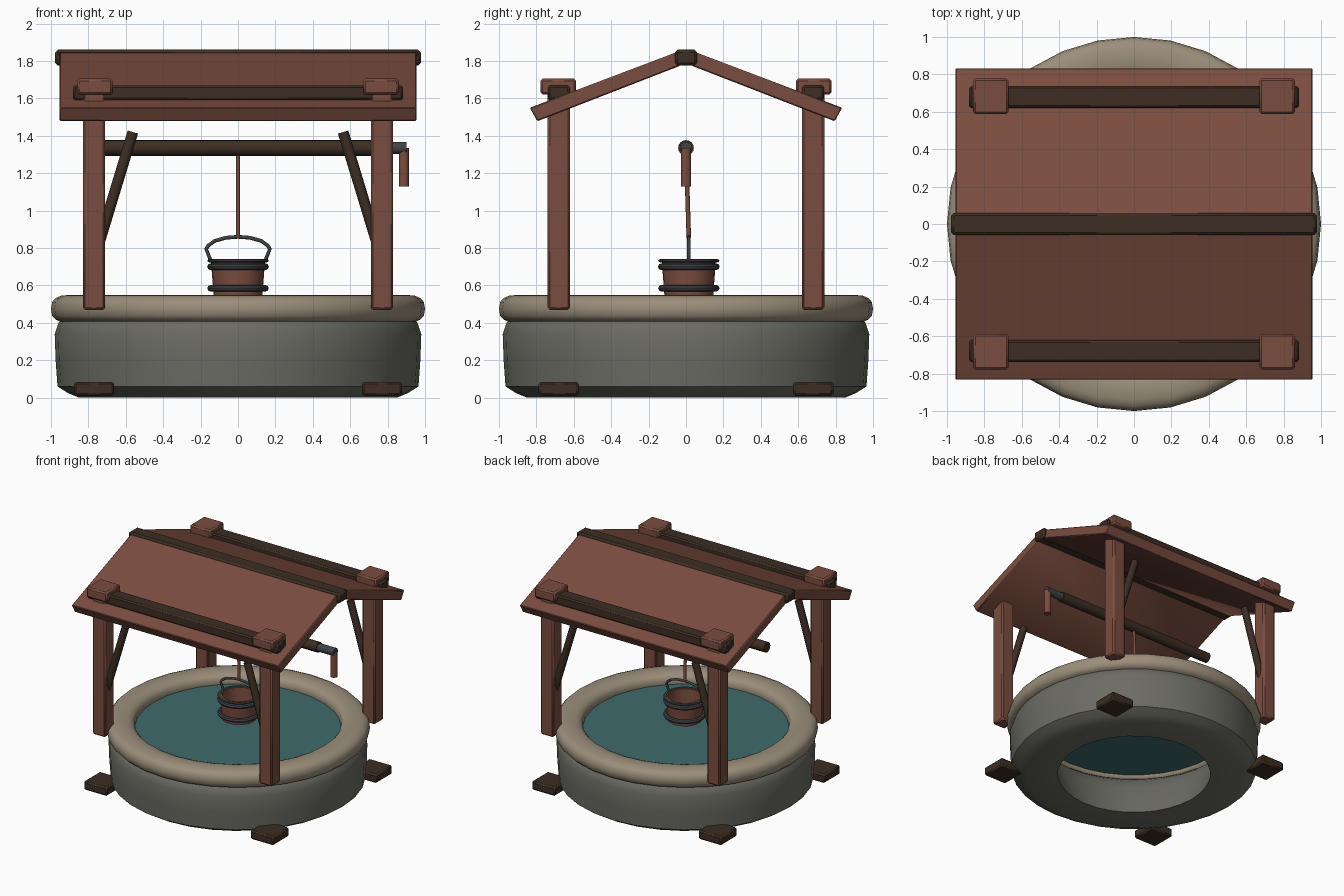
import bpy, bmesh, math
from mathutils import Vector

if "Cube" in bpy.data.objects:
    bpy.data.objects.remove(bpy.data.objects["Cube"])


def mat(name, r, g, b):
    m = bpy.data.materials.new(name)
    m.diffuse_color = (r, g, b, 1)
    m.use_nodes = True
    m.node_tree.nodes["Principled BSDF"].inputs["Base Color"].default_value = m.diffuse_color
    return m


WOOD = mat("red_brown_wood", 0.195, 0.073, 0.050)
DARK = mat("dark_wood", 0.046, 0.027, 0.017)
STONE = mat("grey_stone", 0.150, 0.150, 0.128)
RIM = mat("beige_stone", 0.330, 0.275, 0.200)
METAL = mat("dark_metal", 0.050, 0.055, 0.062)
WATER = mat("water_teal", 0.052, 0.145, 0.145)


def finish(name, bm, material, bevel=0.0):
    """Bevel, smooth below 40 degrees, and turn the bmesh into an object."""
    bmesh.ops.recalc_face_normals(bm, faces=bm.faces)
    if bevel:
        bmesh.ops.bevel(bm, geom=list(bm.edges), offset=bevel, segments=1,
                        affect='EDGES', profile=0.5)
    bm.normal_update()
    for f in bm.faces:
        f.smooth = True
    for e in bm.edges:
        e.smooth = len(e.link_faces) == 2 and e.calc_face_angle(0) < math.radians(40)
    me = bpy.data.meshes.new(name)
    bm.to_mesh(me)
    bm.free()
    me.materials.append(material)
    ob = bpy.data.objects.new(name, me)
    bpy.context.collection.objects.link(ob)
    return ob


def box(name, centre, size, material, bevel=0.012):
    bm = bmesh.new()
    bmesh.ops.create_cube(bm, size=1)
    for v in bm.verts:
        v.co = Vector(c + p * s for c, p, s in zip(centre, v.co, size))
    return finish(name, bm, material, bevel)


def rod(name, a, b, r, material, sides=14):
    a, b = Vector(a), Vector(b)
    bm = bmesh.new()
    bmesh.ops.create_cone(bm, cap_ends=True, segments=sides, radius1=r, radius2=r,
                          depth=(b - a).length)
    q = (b - a).to_track_quat('Z', 'Y')
    for v in bm.verts:
        v.co = q @ v.co + (a + b) / 2
    return finish(name, bm, material)


def lathe(name, profile, material, sides=32, y=0.0):
    """Spin a closed (radius, z) profile around the vertical axis."""
    bm = bmesh.new()
    rings = []
    for i in range(sides):
        t = 2 * math.pi * i / sides
        rings.append([bm.verts.new((r * math.cos(t), y + r * math.sin(t), z))
                      for r, z in profile])
    n = len(profile)
    for i in range(sides):
        p, q = rings[i], rings[(i + 1) % sides]
        for j in range(n):
            k = (j + 1) % n
            bm.faces.new((p[j], q[j], q[k], p[k]))
    return finish(name, bm, material)


def oval(r, z, a, b, n=12, power=1.0):
    """Rounded ring section; power under 1 makes it boxier."""
    def s(v):
        return math.copysign(abs(v) ** power, v)
    return [(r + a * s(math.cos(2 * math.pi * i / n)),
             z + b * s(math.sin(2 * math.pi * i / n))) for i in range(n)]


# Stone wall with open bottom, rounded rim, and water
lathe("stone_wall", [(0.60, 0.0), (0.85, 0.0), (0.91, 0.025), (0.965, 0.06), (0.975, 0.20),
                     (0.98, 0.34), (0.96, 0.40), (0.93, 0.43), (0.82, 0.43), (0.76, 0.38),
                     (0.70, 0.28), (0.63, 0.08)], STONE)
lathe("stone_rim", oval(0.89, 0.475, 0.11, 0.075, 16, 0.75), RIM)
bm = bmesh.new()
bmesh.ops.create_cone(bm, cap_ends=True, segments=32, radius1=0.79, radius2=0.79, depth=0.02)
bmesh.ops.translate(bm, verts=bm.verts, vec=(0, 0, 0.455))
finish("water", bm, WATER)

# Feet, posts, braces and post caps at the four corners
for sx, nx in ((-1, "left"), (1, "right")):
    for sy, ny in ((-1, "front"), (1, "back")):
        tag = ny + "_" + nx
        x, y = 0.77 * sx, 0.68 * sy
        box("foot_" + tag, (x, y, 0.0475), (0.215, 0.215, 0.075), DARK)
        box("post_" + tag, (x, y, 1.065), (0.12, 0.12, 1.19), WOOD)
        box("post_cap_" + tag, (0.765 * sx, 0.683 * sy, 1.663), (0.19, 0.19, 0.085), WOOD)
        rod("brace_" + tag, (0.755 * sx, y, 0.785), (0.562 * sx, y, 1.42), 0.029, DARK, 10)

# Roof slabs, eave beams and ridge
for sy, ny in ((-1, "front"), (1, "back")):
    section = [(0.03, 1.855), (0.835, 1.55), (0.795, 1.478), (0.03, 1.775)]
    bm = bmesh.new()
    ends = [[bm.verts.new((x, sy * y, z)) for y, z in section] for x in (-0.955, 0.955)]
    bm.faces.new(ends[0])
    bm.faces.new(ends[1])
    for j in range(4):
        k = (j + 1) % 4
        bm.faces.new((ends[0][j], ends[0][k], ends[1][k], ends[1][j]))
    finish("roof_" + ny, bm, WOOD, 0.006)
    box("eave_beam_" + ny, (0, 0.68 * sy, 1.63), (1.765, 0.117, 0.08), DARK)
box("ridge_beam", (0, 0, 1.818), (1.955, 0.12, 0.085), DARK, 0.015)

# Winding axle with crank
rod("axle", (-0.75, 0, 1.335), (0.75, 0, 1.335), 0.042, DARK, 16)
rod("crank_shaft", (0.74, 0, 1.335), (0.9, 0, 1.335), 0.033, METAL)
rod("crank_handle", (0.887, 0, 1.13), (0.887, 0, 1.335), 0.028, WOOD)

# Rope and bucket
BY = 0.015
rod("rope", (0, 0, 1.335), (0, BY, 0.855), 0.012, WOOD, 10)
lathe("bucket", [(0.0005, 0.54), (0.13, 0.54), (0.145, 0.735), (0.128, 0.735),
                 (0.118, 0.575), (0.0005, 0.575)], WOOD, 24, BY)
lathe("bucket_lower_hoop", oval(0.146, 0.585, 0.018, 0.018, 8), METAL, 24, BY)
lathe("bucket_upper_hoop", oval(0.147, 0.70, 0.018, 0.018, 8), METAL, 24, BY)
lathe("bucket_lip", oval(0.150, 0.732, 0.014, 0.009, 8), METAL, 24, BY)

# Bucket bail as a bevelled curve turned into a mesh
half = [(0.145, 0.73), (0.170, 0.795), (0.160, 0.812), (0.125, 0.838), (0.065, 0.855)]
path = [(-x, z) for x, z in half] + [(0, 0.860)] + half[::-1]
cu = bpy.data.curves.new("bail_path", 'CURVE')
cu.dimensions = '3D'
cu.bevel_depth = 0.010
cu.bevel_resolution = 2
cu.use_fill_caps = True
sp = cu.splines.new('POLY')
sp.points.add(len(path) - 1)
for p, (x, z) in zip(sp.points, path):
    p.co = (x, BY, z, 1)
    p.radius = 1
cu.materials.append(METAL)
bail = bpy.data.objects.new("bucket_bail", cu)
bpy.context.collection.objects.link(bail)
